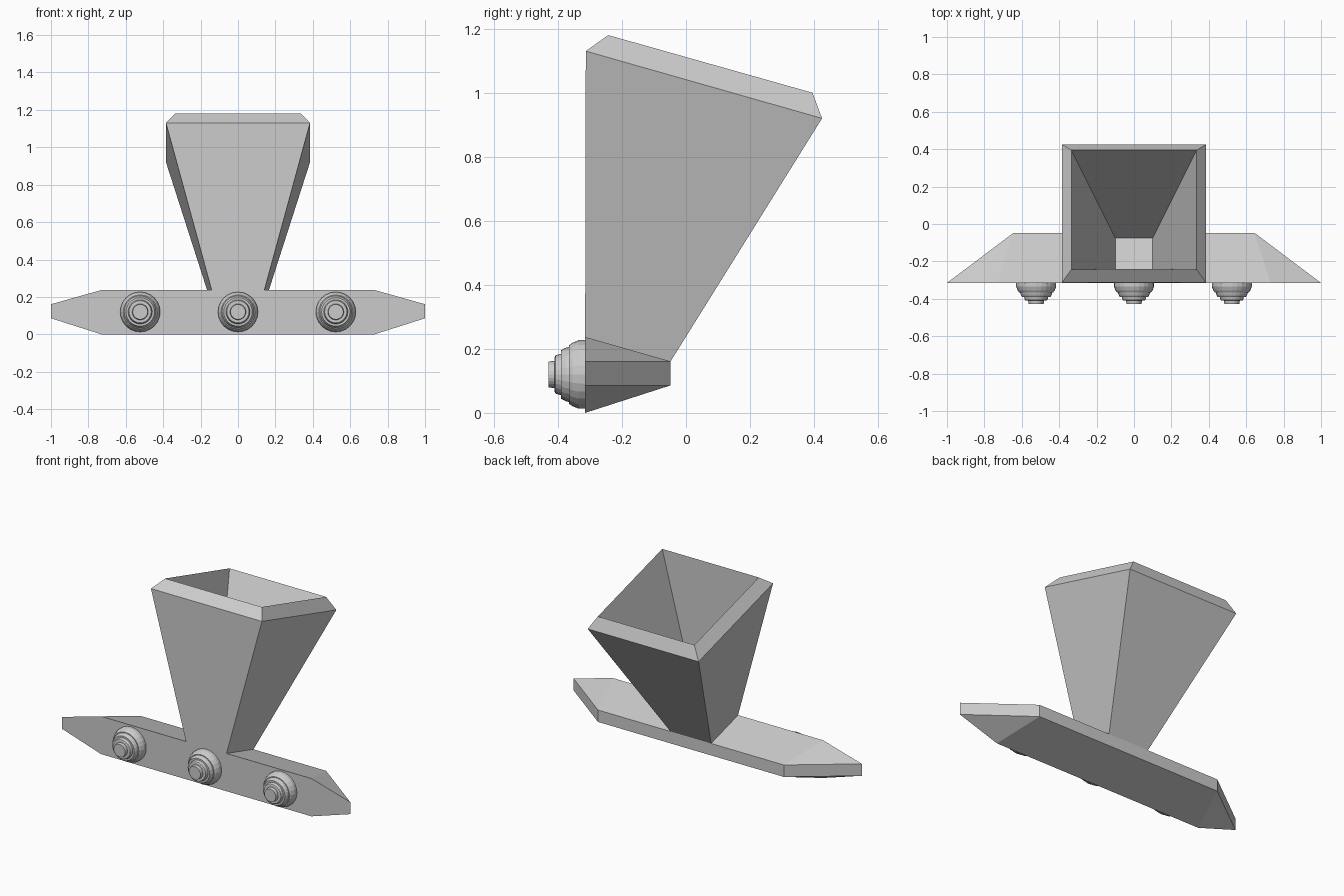
import bpy, bmesh, math

if "Cube" in bpy.data.objects:
    bpy.data.objects.remove(bpy.data.objects["Cube"])

def make_object(name, bm):
    bmesh.ops.recalc_face_normals(bm, faces=bm.faces[:])
    mesh = bpy.data.meshes.new(name)
    bm.to_mesh(mesh)
    bm.free()
    obj = bpy.data.objects.new(name, mesh)
    bpy.context.collection.objects.link(obj)
    return obj

def bridge(bm, a, b):
    n = len(a)
    for i in range(n):
        j = (i + 1) % n
        bm.faces.new((a[i], a[j], b[j], b[i]))

FRONT, BACK = -0.315, -0.048

# Base bar: eight-sided front outline tapering to a thin rectangle at the back
bm = bmesh.new()
quarter = [(1.0, 0.086), (1.0, 0.161), (0.73, 0.237)]
outline = quarter + [(-x, z) for x, z in reversed(quarter)] + [(-0.73, 0), (0.73, 0)]
front = [bm.verts.new((x, FRONT, z)) for x, z in outline]
bl, tl, tr, br = [bm.verts.new((x, BACK, z)) for x, z in
                  [(-0.645, 0.086), (-0.645, 0.161), (0.645, 0.161), (0.645, 0.086)]]
bm.faces.new(front)
bm.faces.new((bl, tl, tr, br))
back = [br, tr, tr, tl, tl, bl, bl, br]
for i in range(8):
    j = (i + 1) % 8
    ring = [front[i], front[j], back[j]]
    if back[i] is not back[j]:
        ring.append(back[i])
    bm.faces.new(ring)
make_object("base_bar", bm)

# Hopper: rectangular rings running up the outside, over the rim and down inside
# each ring: half width, front y, front z, back y, back z
rings = [(0.141, FRONT, 0.237, BACK, 0.161),
         (0.385, -0.313, 1.13, 0.425, 0.92),
         (0.335, -0.243, 1.18, 0.395, 1.0),
         (0.10, -0.241, 0.29, -0.075, 0.243)]
bm = bmesh.new()
loops = [[bm.verts.new(p) for p in
          ((-w, fy, fz), (w, fy, fz), (w, by, bz), (-w, by, bz))]
         for w, fy, fz, by, bz in rings]
for a, b in zip(loops, loops[1:]):
    bridge(bm, a, b)
bm.faces.new(loops[0])
bm.faces.new(loops[-1])
make_object("hopper", bm)

# Stepped round knobs on the front: radius and distance out from the bar
profile = [(0.107, 0), (0.107, 0.02), (0.099, 0.04), (0.091, 0.051), (0.086, 0.051),
           (0.083, 0.062), (0.076, 0.075), (0.065, 0.075), (0.060, 0.092),
           (0.055, 0.095), (0.043, 0.095), (0.040, 0.114)]
SIDES = 24
for label, cx in (("left", -0.523), ("middle", 0), ("right", 0.523)):
    bm = bmesh.new()
    loops = [[bm.verts.new((cx + r * math.cos(2 * math.pi * i / SIDES), FRONT - d,
                            0.12 + r * math.sin(2 * math.pi * i / SIDES)))
              for i in range(SIDES)] for r, d in profile]
    for a, b in zip(loops, loops[1:]):
        bridge(bm, a, b)
    bm.faces.new(loops[0])
    bm.faces.new(loops[-1])
    make_object(label + "_knob", bm)
